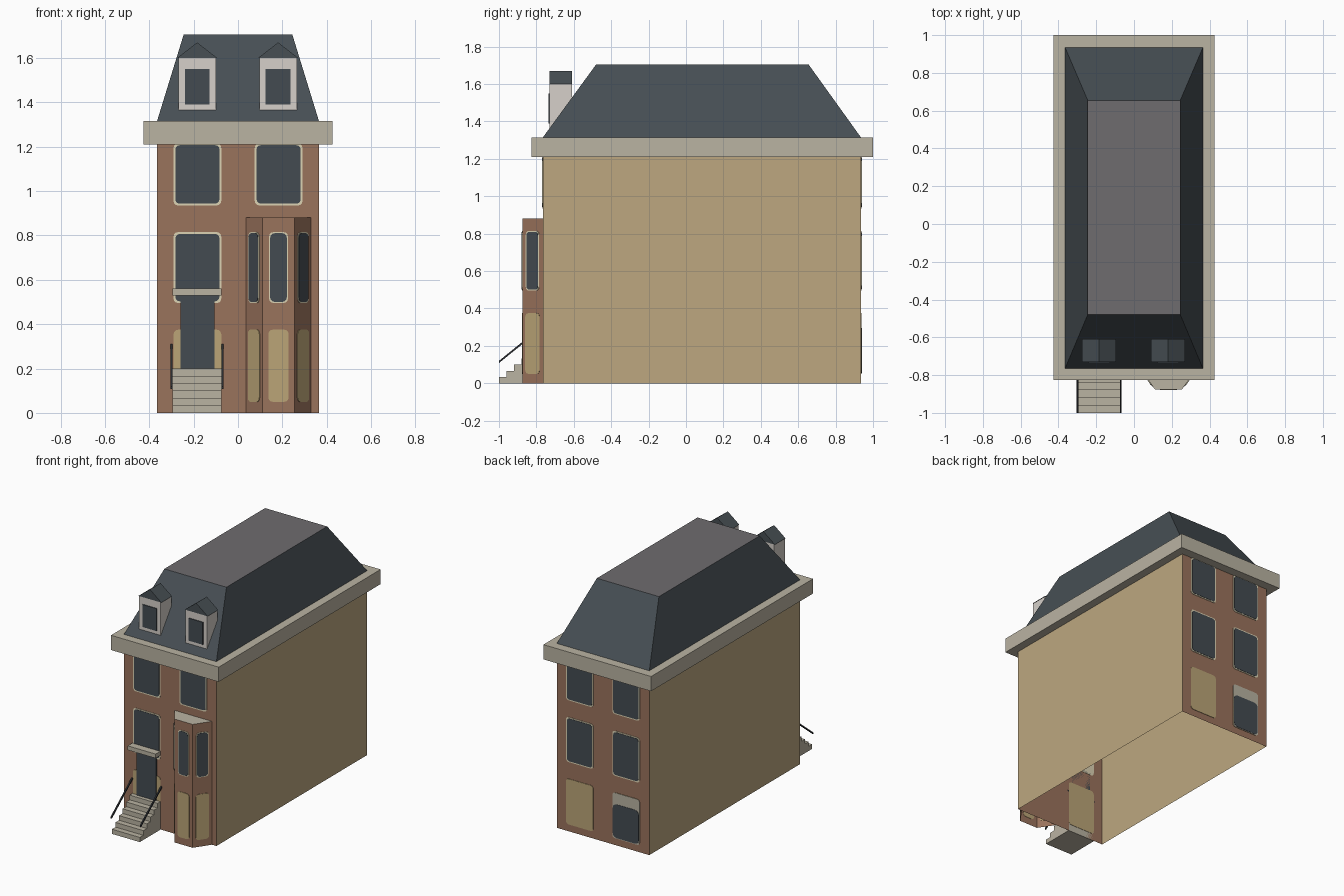
import bpy, bmesh, math
from mathutils import Vector

cube = bpy.data.objects.get("Cube")
if cube:
    bpy.data.objects.remove(cube, do_unlink=True)


def material(name, *rgb):
    lin = [((c / 255 + 0.055) / 1.055) ** 2.4 for c in rgb] + [1]
    m = bpy.data.materials.new(name)
    m.use_nodes = True
    m.diffuse_color = lin
    bsdf = m.node_tree.nodes["Principled BSDF"]
    bsdf.inputs["Base Color"].default_value = lin
    bsdf.inputs["Roughness"].default_value = 0.9
    return m


BRICK = material("brick", 154, 115, 92)
TAN = material("tan render", 189, 167, 128)
STONE = material("stone", 186, 179, 162)
SLATE = material("slate", 71, 79, 84)
FLAT = material("flat roof grey", 110, 108, 111)
GLASS = material("dark glass", 68, 75, 81)
FRAME = material("cream frame", 220, 211, 180)
PALE = material("pale dormer", 214, 208, 202)
PANEL = material("tan panel", 187, 165, 119)
IRON = material("black iron", 42, 45, 49)


def build(name, rings, mats, rule=None, bottom=True):
    """Join two matching rings of points into a solid; rule picks a material per normal."""
    bm = bmesh.new()
    a, b = [[bm.verts.new(p) for p in ring] for ring in rings]
    n = len(a)
    caps = [bm.faces.new(a), bm.faces.new(b)]
    for i in range(n):
        j = (i + 1) % n
        bm.faces.new((a[i], a[j], b[j], b[i]))
    bmesh.ops.recalc_face_normals(bm, faces=bm.faces[:])
    if rule:
        for f in bm.faces:
            f.material_index = rule(f.normal)
    if not bottom:
        bmesh.ops.delete(bm, geom=[caps[0]], context='FACES_ONLY')
    mesh = bpy.data.meshes.new(name)
    bm.to_mesh(mesh)
    bm.free()
    for m in mats:
        mesh.materials.append(m)
    obj = bpy.data.objects.new(name, mesh)
    bpy.context.collection.objects.link(obj)
    return obj


def rect(x0, x1, y0, y1, z):
    return [(x0, y0, z), (x1, y0, z), (x1, y1, z), (x0, y1, z)]


def box(name, x0, x1, y0, y1, z0, z1, mats, rule=None, bottom=True):
    return build(name, [rect(x0, x1, y0, y1, z0), rect(x0, x1, y0, y1, z1)], mats, rule, bottom)


def extrude_x(name, profile, x0, x1, mat):
    return build(name, [[(x, y, z) for y, z in profile] for x in (x0, x1)], [mat])


def plate(name, mid, u, width, z0, z1, thick, mat, r=0.02):
    """Thin round-cornered plate on an upright wall; u runs along the wall."""
    u = Vector((u[0], u[1], 0)).normalized()
    n = Vector((u.y, -u.x, 0))
    pts = []
    for k, (sx, z) in enumerate(((1, z1 - r), (-1, z1 - r), (-1, z0 + r), (1, z0 + r))):
        for s in range(4):
            t = math.pi / 2 * (k + s / 3)
            pts.append((sx * (width / 2 - r) + r * math.cos(t), z + r * math.sin(t)))
    base = Vector((mid[0], mid[1], 0))
    rings = [[base + u * a + n * d + Vector((0, 0, z)) for a, z in pts] for d in (-0.002, thick)]
    return build(name, rings, [mat])


def window(name, mid, u, width, z0, z1, edge=0.008):
    plate(name + "_frame", mid, u, width, z0, z1, 0.003, FRAME)
    plate(name + "_glass", mid, u, width - 2 * edge, z0 + edge, z1 - edge, 0.005, GLASS)


# Main walls: brick front and back, plain sides, open underneath
W, FRONT, BACK = 0.365, -0.765, 0.935
box("walls", -W, W, FRONT, BACK, 0, 1.21, [BRICK, TAN],
    lambda n: 1 if abs(n.x) > 0.5 else 0, bottom=False)

# Cornice and mansard roof
box("cornice", -0.425, 0.425, -0.825, 1.0, 1.21, 1.315, [STONE])
build("mansard_roof", [rect(-W, W, FRONT, BACK, 1.315), rect(-0.245, 0.245, -0.48, 0.655, 1.705)],
      [SLATE, FLAT], lambda n: 1 if n.z > 0.95 else 0)

# Wall windows, same rows on front and back
COL, WIDE = 0.183, 0.215
LOW, MID, TOP = (0.05, 0.375), (0.495, 0.815), (0.935, 1.215)
for side, y, u in (("front", FRONT, (1, 0)), ("back", BACK, (-1, 0))):
    for label, x in (("right", -COL), ("left", COL)):
        window(f"{side}_{label}_top_window", (x, y), u, WIDE, *TOP)
        if side == "back" or label == "right":
            window(f"{side}_{label}_middle_window", (x, y), u, WIDE, *MID)
            plate(f"{side}_{label}_low_panel", (x, y), u, WIDE, *LOW, 0.003, PANEL)

# Back low window with a stone head
plate("back_low_window_head", (-COL, BACK), (-1, 0), WIDE, *LOW, 0.004, STONE)
plate("back_low_window_glass", (-COL, BACK), (-1, 0), WIDE - 0.01, 0.055, 0.295, 0.006, GLASS, 0.03)

# Bay with three faces
bay = [(0.035, FRONT), (0.11, -0.875), (0.255, -0.875), (0.33, FRONT)]
build("bay", [[(x, y, z) for x, y in bay] for z in (0, 0.88)], [BRICK, STONE],
      lambda n: 1 if n.z > 0.5 else 0, bottom=False)
for i, label in enumerate(("right", "front", "left")):
    p, q = Vector(bay[i]), Vector(bay[i + 1])
    window(f"bay_{label}_window", (p + q) / 2, q - p, 0.085, *MID, edge=0.005)
    plate(f"bay_{label}_panel", (p + q) / 2, q - p, 0.092, *LOW, 0.003, PANEL)

# Door and its hood
box("door", -0.26, -0.105, FRONT - 0.009, FRONT, 0.2, 0.535, [GLASS])
box("door_hood", -0.295, -0.075, -0.822, FRONT, 0.53, 0.56, [STONE])

# Front steps
COUNT, RISE, RUN = 6, 0.2 / 6, 0.04
profile = [(FRONT, 0), (-1, 0)]
for i in range(COUNT):
    y = -1 + RUN * i
    profile += [(y, RISE * (i + 1)), (min(y + RUN, FRONT), RISE * (i + 1))]
profile[-1] = (FRONT, 0.2)
extrude_x("front_steps", profile, -0.295, -0.075, STONE)

# Sloping handrails
rail = [(-1, 0.108), (-1, 0.12), (FRONT, 0.31), (FRONT, 0.298)]
for label, x in (("right", -0.3), ("left", -0.07)):
    extrude_x(f"{label}_handrail", rail, x - 0.005, x + 0.005, IRON)

# Dormers
for label, x in (("right", -0.184), ("left", 0.181)):
    h, y0, y1 = 0.085, -0.73, -0.61
    box(f"{label}_dormer", x - h, x + h, y0, y1, 1.365, 1.6, [PALE])
    gable = [(x - h - 0.005, 1.6), (x + h + 0.005, 1.6), (x, 1.67)]
    build(f"{label}_dormer_roof", [[(a, y, z) for a, z in gable] for y in (y0, y1)], [SLATE])
    box(f"{label}_dormer_window", x - 0.056, x + 0.056, y0 - 0.006, y0, 1.39, 1.55, [GLASS])
